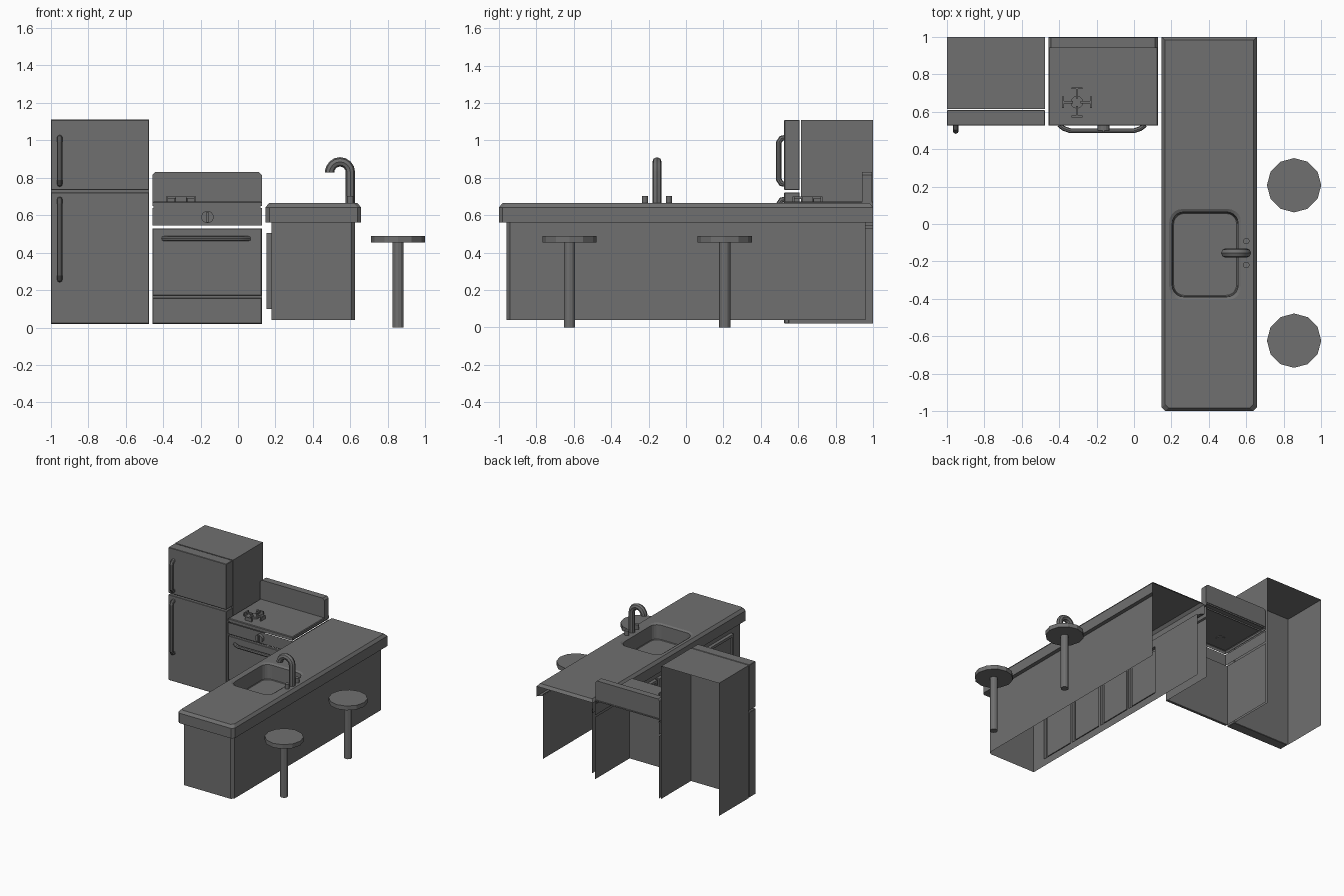
import bpy, bmesh
from math import cos, sin, pi
from mathutils import Vector, Matrix

if "Cube" in bpy.data.objects:
    bpy.data.objects.remove(bpy.data.objects["Cube"])

# One dark grey for the whole model
GREY = bpy.data.materials.new("dark_grey")
GREY.diffuse_color = (0.16, 0.16, 0.16, 1)
GREY.use_nodes = True
GREY.node_tree.nodes["Principled BSDF"].inputs["Base Color"].default_value = GREY.diffuse_color


def finish(name, bm, recalc=True):
    if recalc:
        bmesh.ops.recalc_face_normals(bm, faces=bm.faces)
    me = bpy.data.meshes.new(name)
    bm.to_mesh(me)
    bm.free()
    me.materials.append(GREY)
    ob = bpy.data.objects.new(name, me)
    bpy.context.collection.objects.link(ob)
    return ob


def box(name, x, y, z, open_sides=(), bevel=0, edge_test=None):
    """Box from ranges; open_sides lists the directions left without a face."""
    bm = bmesh.new()
    bmesh.ops.create_cube(bm, size=1)
    for v in bm.verts:
        v.co = [r[0] if c < 0 else r[1] for c, r in zip(v.co, (x, y, z))]
    bm.normal_update()
    if bevel:
        edges = [e for e in bm.edges if edge_test is None or edge_test(e)]
        bmesh.ops.bevel(bm, geom=edges, offset=bevel, segments=1, affect='EDGES')
        bm.normal_update()
    gone = [f for f in bm.faces if any(f.normal.dot(Vector(d)) > 0.99 for d in open_sides)]
    bmesh.ops.delete(bm, geom=gone, context='FACES')
    return finish(name, bm, False)


def cyl(name, centre, r, depth, sides=12, axis='Z'):
    bm = bmesh.new()
    m = Matrix.Translation(centre)
    if axis == 'Y':
        m = m @ Matrix.Rotation(pi / 2, 4, 'X')
    bmesh.ops.create_cone(bm, cap_ends=True, segments=sides, radius1=r, radius2=r, depth=depth, matrix=m)
    return finish(name, bm)


def tube(name, pts, r):
    cu = bpy.data.curves.new(name, 'CURVE')
    cu.dimensions = '3D'
    cu.bevel_depth, cu.bevel_resolution, cu.use_fill_caps = r, 2, True
    cu.materials.append(GREY)
    sp = cu.splines.new('POLY')
    sp.points.add(len(pts) - 1)
    for p, c in zip(sp.points, pts):
        p.co = (*c, 1)
    ob = bpy.data.objects.new(name, cu)
    bpy.context.collection.objects.link(ob)
    bpy.ops.object.select_all(action='DESELECT')
    ob.select_set(True)
    bpy.context.view_layer.objects.active = ob
    bpy.ops.object.convert(target='MESH')
    bpy.ops.object.shade_smooth_by_angle()


def bridge(bm, a, b, skip_last=False):
    n = len(a)
    for i in range(n - 1 if skip_last else n):
        j = (i + 1) % n
        bm.faces.new((a[i], a[j], b[j], b[i]))


BACK, DOWN, UP = (0, 1, 0), (0, 0, -1), (0, 0, 1)

# Fridge: hollow body, two doors, bar handles
FX = (-1, -0.475)
box("fridge_body", FX, (0.614, 1), (0.02, 1.11), (BACK, DOWN))
for part, z, h in (("lower", (0.02, 0.722), (0.24, 0.70)), ("upper", (0.735, 1.11), (0.75, 1.03))):
    box(f"fridge_{part}_door", FX, (0.525, 0.608), z, bevel=0.003)
    a, b = h[0] + 0.016, h[1] - 0.016
    tube(f"fridge_{part}_handle", [(-0.952, y, zz) for y, zz in (
        (0.53, a), (0.51, a + 0.003), (0.496, a + 0.025), (0.496, b - 0.025), (0.51, b - 0.003), (0.53, b))], 0.015)

# Stove: hollow lower body, door, drawer, control panel, cooktop
SX = (-0.457, 0.127)
box("stove_body", SX, (0.55, 1), (0.02, 0.53), (BACK, DOWN, UP))
box("oven_door", SX, (0.525, 0.55), (0.17, 0.53), bevel=0.003)
box("stove_drawer", SX, (0.525, 0.55), (0.02, 0.157), bevel=0.003)
box("control_panel", SX, (0.525, 1), (0.545, 0.638), (BACK, DOWN, UP))
box("cooktop", SX, (0.525, 1), (0.648, 0.672), (BACK, DOWN), 0.005,
    lambda e: all(v.co.z > 0.66 for v in e.verts) and not all(v.co.y > 0.99 for v in e.verts))
box("cooktop_seam", (-0.45, 0.12), (0.532, 1), (0.638, 0.648), (BACK, DOWN, UP))
box("backguard", SX, (0.94, 0.995), (0.66, 0.83), (DOWN,), 0.015,
    lambda e: abs(e.verts[0].co.y - e.verts[1].co.y) > 0.01 and e.verts[0].co.z > 0.8)
tube("oven_handle", [(x, y, 0.475) for x, y in (
    (-0.40, 0.53), (-0.375, 0.51), (-0.34, 0.498), (0.00, 0.498), (0.035, 0.51), (0.06, 0.53))], 0.013)
cyl("stove_knob", (-0.163, 0.513, 0.59), 0.033, 0.025, 16, 'Y')
box("knob_grip", (-0.169, -0.157), (0.492, 0.505), (0.562, 0.618))

# Burner with four-armed grate
BX, BY = -0.305, 0.65
cyl("burner", (BX, BY, 0.678), 0.034, 0.022, 12)
for i in range(4):
    c, s = round(cos(i * pi / 2)), round(sin(i * pi / 2))
    for name, d0, d1, w, z0 in (("grate_arm", 0.02, 0.08, 0.006, 0.688), ("grate_foot", 0.07, 0.08, 0.03, 0.672)):
        xs = sorted((c * d0, c * d1)) if c else (-w, w)
        ys = sorted((s * d0, s * d1)) if s else (-w, w)
        box(f"{name}_{i}", [BX + v for v in xs], [BY + v for v in ys], (z0, 0.70))

# Island cabinet: hollow, chamfered corner, side toward the stove built with the doors
box("island_cabinet", (0.18, 0.625), (-0.96, 0.96), (0.04, 0.57), (BACK, DOWN, UP, (-1, 0, 0)), 0.02,
    lambda e: all(v.co.y < 0 and v.co.x > 0.5 for v in e.verts))

# Cabinet front: grid wall with door panels pushed outward
bm = bmesh.new()
ys = [-0.96]
for k in range(4):
    ys += [-0.84 + 0.33 * k, -0.53 + 0.33 * k]
ys.append(0.96)
zs = [0.04, 0.10, 0.505, 0.57]
g = [[bm.verts.new((0.18, y, z)) for z in zs] for y in ys]
doors = []
for i in range(len(ys) - 1):
    for j in range(3):
        f = bm.faces.new((g[i][j], g[i][j + 1], g[i + 1][j + 1], g[i + 1][j]))
        if j == 1 and i % 2:
            doors.append(f)
bm.normal_update()
for thick, depth in ((0.0, 0.027), (0.03, -0.01)):
    if thick:
        bmesh.ops.inset_individual(bm, faces=doors, thickness=thick)
    doors = bmesh.ops.extrude_discrete_faces(bm, faces=doors)["faces"]
    for f in doors:
        for v in f.verts:
            v.co.x -= depth
finish("cabinet_doors", bm)

# Countertop shell with chamfered rim and a rounded sink basin
bm = bmesh.new()


def outline(d, z):
    x0, x1, y0, y1, c = 0.147 + d, 0.657 - d, -1 + d, 1 - d, 0.02
    return [bm.verts.new((x, y, z)) for x, y in (
        (x0, y1), (x0, y0 + c), (x0 + c, y0), (x1 - c, y0), (x1, y0 + c), (x1, y1))]


def sink_loop(d, z, r):
    x0, x1, y0, y1 = 0.188 + d, 0.572 - d, -0.405 + d, 0.08 - d
    out = []
    for k, (cx, cy) in enumerate(((x1 - r, y1 - r), (x0 + r, y1 - r), (x0 + r, y0 + r), (x1 - r, y0 + r))):
        for s in range(6):
            t = (k + s / 5) * pi / 2
            out.append(bm.verts.new((cx + r * cos(t), cy + r * sin(t), z)))
    return out


low, mid, top = outline(0, 0.56), outline(0, 0.642), outline(0.018, 0.664)
rims = [sink_loop(*a) for a in ((0, 0.664, 0.07), (0.016, 0.655, 0.06), (0.02, 0.54, 0.06), (0.024, 0.535, 0.056))]
under = outline(0.033, 0.56)
bridge(bm, under, low, True)
bridge(bm, low, mid, True)
bridge(bm, mid, top)
for a, b in zip(rims, rims[1:]):
    bridge(bm, a, b)
bm.faces.new(rims[-1])
edges = []
for loop in (top, rims[0]):
    edges += [bm.edges.get((loop[i - 1], loop[i])) for i in range(len(loop))]
bmesh.ops.triangle_fill(bm, use_beauty=True, use_dissolve=False, edges=edges)
finish("countertop_with_sink", bm)

# Faucet and taps
FY = -0.155
arc = [(0.545 + 0.055 * cos(t * pi / 8), FY, 0.83 + 0.055 * sin(t * pi / 8)) for t in range(8)]
tube("faucet", [(0.60, FY, 0.655)] + arc + [(0.49, FY, 0.838), (0.49, FY, 0.828)], 0.025)
for i, d in enumerate((-0.064, 0.064)):
    cyl(f"tap_{i}", (0.60, FY + d, 0.68), 0.017, 0.045)

# Bar stools
for i, y in enumerate((0.207, -0.623)):
    cyl(f"stool_seat_{i}", (0.855, y, 0.4725), 0.145, 0.035)
    cyl(f"stool_leg_{i}", (0.855, y, 0.23), 0.03, 0.46)
